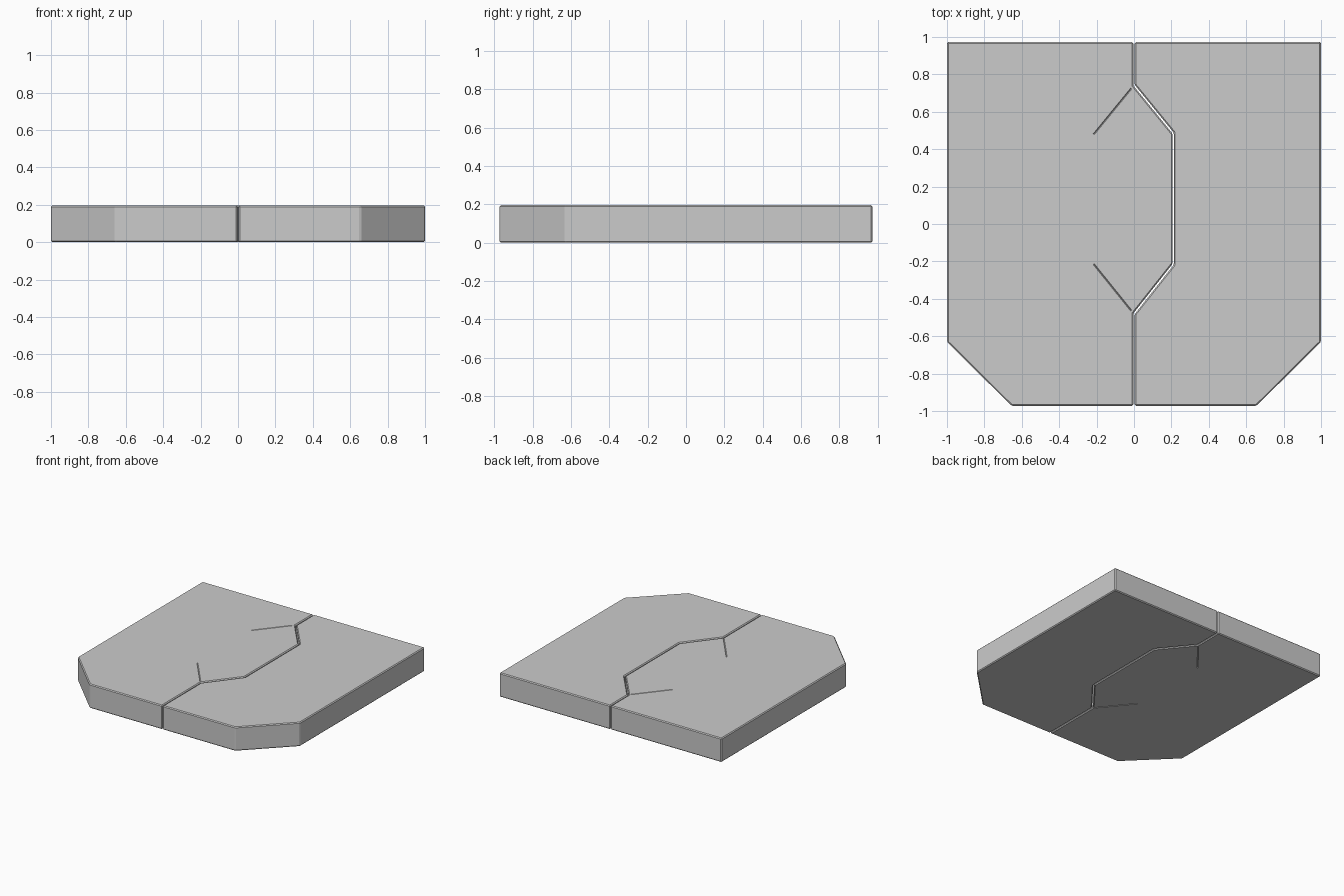
import bpy, bmesh
from mathutils import Vector

if "Cube" in bpy.data.objects:
    bpy.data.objects.remove(bpy.data.objects["Cube"])

H = 0.195     # slab thickness
Y = 0.972     # half depth
GAP = 0.003   # half width of the seam between the leaves
BEV = 0.007   # edge chamfer


def prism(name, pts, z0, z1):
    bm = bmesh.new()
    face = bm.faces.new([bm.verts.new((x, y, z0)) for x, y in pts])
    ext = bmesh.ops.extrude_face_region(bm, geom=[face])
    top = [v for v in ext["geom"] if isinstance(v, bmesh.types.BMVert)]
    bmesh.ops.translate(bm, verts=top, vec=(0, 0, z1 - z0))
    bmesh.ops.recalc_face_normals(bm, faces=bm.faces)
    me = bpy.data.meshes.new(name)
    bm.to_mesh(me)
    bm.free()
    ob = bpy.data.objects.new(name, me)
    bpy.context.collection.objects.link(ob)
    return ob


def seam(side):
    # zigzag line where the leaves meet, shifted slightly to one side
    g = side * GAP
    return [(g, Y), (g, 0.742 + g), (0.21 + g, 0.485 + g),
            (0.21 + g, -0.215 - g), (g, -0.48 - g), (g, -Y)]


def leaf(name, side):
    # leaf outline: seam, then the clipped outer corner and outer edge
    outer = [(side * 0.655, -Y), (side, -0.63), (side, Y)]
    ob = prism(name, seam(side) + outer, 0, H)
    bev = ob.modifiers.new("edge_chamfer", "BEVEL")
    bev.width = BEV
    bev.segments = 1
    bev.limit_method = "ANGLE"
    return ob


left = leaf("left_door_leaf", -1)
right = leaf("right_door_leaf", 1)


def groove_cutter(name, a, b, z):
    # diamond-section bar along a line, half sunk in the surface
    a, b, w = Vector((*a, z)), Vector((*b, z)), 0.004
    n = (b - a).cross(Vector((0, 0, 1))).normalized() * w
    up = Vector((0, 0, w))
    bm = bmesh.new()
    rings = [[bm.verts.new(p + o) for o in (n, up, -n, -up)] for p in (a, b)]
    for r in rings:
        bm.faces.new(r)
    for i in range(4):
        j = (i + 1) % 4
        bm.faces.new((rings[0][i], rings[0][j], rings[1][j], rings[1][i]))
    bmesh.ops.recalc_face_normals(bm, faces=bm.faces)
    me = bpy.data.meshes.new(name)
    bm.to_mesh(me)
    bm.free()
    ob = bpy.data.objects.new(name, me)
    bpy.context.collection.objects.link(ob)
    ob.hide_render = True
    ob.hide_set(True)
    return ob


# fine diagonal score lines that mirror the tongue, on both faces
lines = [((-0.015, 0.724), (-0.215, 0.48)), ((-0.015, -0.463), (-0.215, -0.215))]
for z in (0, H):
    for a, b in lines:
        mod = left.modifiers.new("score_line", "BOOLEAN")
        mod.operation = "DIFFERENCE"
        mod.solver = "EXACT"
        mod.object = groove_cutter("score_cutter", a, b, z)
